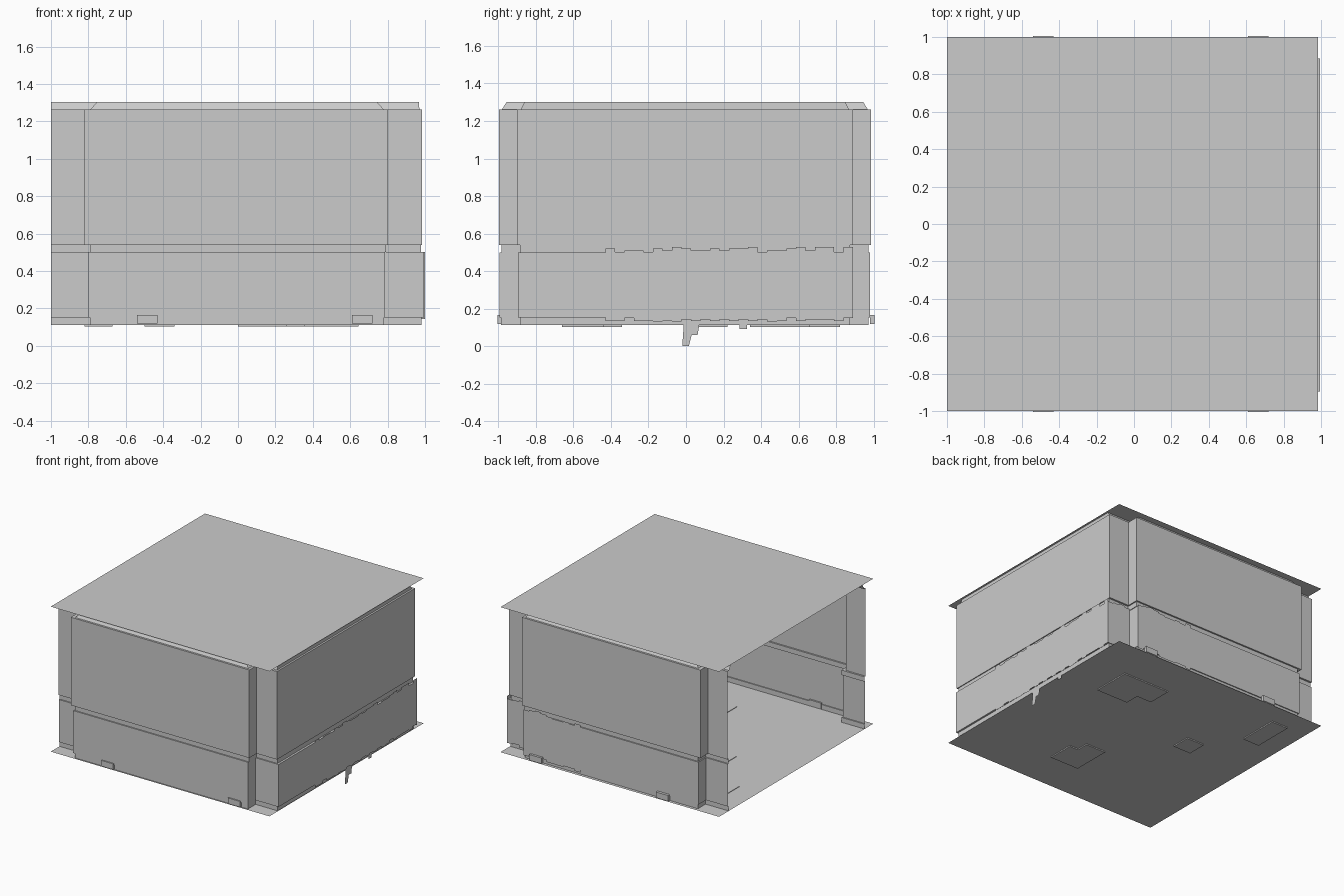
import bpy, random
from mathutils import Vector

if "Cube" in bpy.data.objects:
    bpy.data.objects.remove(bpy.data.objects["Cube"])

random.seed(4)


def make(name, verts, faces):
    mesh = bpy.data.meshes.new(name)
    mesh.from_pydata([tuple(v) for v in verts], [], faces)
    mesh.update()
    ob = bpy.data.objects.new(name, mesh)
    bpy.context.collection.objects.link(ob)
    return ob


def box(name, x0, x1, y0, y1, z0, z1):
    v = [(x, y, z) for z in (z0, z1) for x, y in ((x0, y0), (x1, y0), (x1, y1), (x0, y1))]
    f = [(3, 2, 1, 0), (4, 5, 6, 7)] + [(i, (i + 1) % 4, (i + 1) % 4 + 4, i + 4) for i in range(4)]
    return make(name, v, f)


def plane(name, x0, x1, y0, y1, z):
    return make(name, [(x0, y0, z), (x1, y0, z), (x1, y1, z), (x0, y1, z)], [(0, 1, 2, 3)])


def wall_plan(xl, xr, yo, yi, xe):
    """Plan outline of the three walls: bay panels between corner pilasters."""
    c = -0.006
    front = [(-1, -yi), (xl, -yi), (xl, -yo), (xr, -yo), (xr, -yi), (xe, -yi)]
    return [(x, y + c) for x, y in front] + [(x, -y + c) for x, y in reversed(front)]


def wall_band(name, rows):
    """Loft plan outlines through heights; rows are (z, plan)."""
    verts, faces = [], []
    for z, plan in rows:
        verts += [(x, y, z) for x, y in plan]
    n = len(rows[0][1])
    for r in range(len(rows) - 1):
        for i in range(n - 1):
            a = r * n + i
            faces.append((a, a + 1, a + n + 1, a + n))
    return make(name, verts, faces)


def ragged_sheet(name, a, b, z0, z1):
    """Vertical sheet from plan point a to b with stepped, torn edges."""
    a, b = Vector(a), Vector(b)
    n = max(4, int((b - a).length / 0.05))
    verts, faces = [], []
    for i in range(n):
        lo = z0 + random.choice((0, 0, 0.008, 0.016, -0.005))
        hi = z1 + random.choice((0, 0, 0.01, -0.008, 0.018))
        p, q = a.lerp(b, i / n), a.lerp(b, (i + 1) / n)
        k = len(verts)
        verts += [(p.x, p.y, lo), (q.x, q.y, lo), (q.x, q.y, hi), (p.x, p.y, hi)]
        faces.append((k, k + 1, k + 2, k + 3))
    return make(name, verts, faces)


# Floor and ceiling sheets
plane("floor", -1, 0.985, -1, 1, 0.112)
plane("ceiling", -1, 0.985, -1, 1, 1.302)

# Wall bands, bottom to top, joined by the small ledges between them
skirting = wall_plan(-0.79, 0.78, 0.98, 0.88, 0.98)
lower = wall_plan(-0.80, 0.785, 0.988, 0.89, 0.995)
groove = wall_plan(-0.79, 0.79, 0.978, 0.88, 0.978)
upper = wall_plan(-0.82, 0.80, 0.991, 0.895, 0.985)
cove_low = wall_plan(-0.79, 0.78, 0.975, 0.875, 0.97)
cove_top = wall_plan(-0.755, 0.745, 0.95, 0.855, 0.967)
wall_band("skirting", [(0.112, skirting), (0.152, skirting), (0.152, lower)])
wall_band("lower_wall", [(0.152, lower), (0.5, lower), (0.5, groove)])
wall_band("wall_groove", [(0.5, groove), (0.54, groove), (0.54, upper)])
wall_band("upper_wall", [(0.54, upper), (1.262, upper), (1.262, cove_low)])
wall_band("ceiling_cove", [(1.262, cove_low), (1.302, cove_top)])

# Torn covering on the lower wall, wrapping the back right corner
ragged_sheet("torn_cover_right", (1.0, -0.43), (1.0, 0.89), 0.135, 0.51)
ragged_sheet("torn_cover_corner", (1.0, 0.89), (0.79, 0.89), 0.135, 0.51)
ragged_sheet("torn_cover_back", (0.785, 0.985), (0.27, 0.985), 0.135, 0.51)

# Loose strips hanging below the right wall
for i, outline in enumerate((
        [(-0.02, 0), (0.015, 0), (0.03, 0.06), (0.062, 0.06), (0.075, 0.14), (-0.01, 0.14)],
        [(0.285, 0.09), (0.325, 0.09), (0.325, 0.14), (0.285, 0.14)])):
    make(f"hanging_strip_{i}", [(0.985, y, z) for y, z in outline], [tuple(range(len(outline)))])

# Wall vents at skirting height, front and back
for side in (-1, 1):
    for x in (-0.485, 0.665):
        box("wall_vent", x - 0.055, x + 0.055, side * 0.992 - 0.012, side * 0.992 + 0.012, 0.118, 0.165)

# Thin tiles lying through the floor: centre x, y, width, depth
for x, y, w, d in ((0.5, 0.5, 0.29, 0.32), (0.30, 0.56, 0.16, 0.2), (0.13, -0.55, 0.26, 0.22),
                   (0.09, -0.43, 0.18, 0.18), (-0.42, 0.14, 0.16, 0.16), (-0.745, 0.65, 0.15, 0.34)):
    box("floor_tile", x - w / 2, x + w / 2, y - d / 2, y + d / 2, 0.103, 0.116)
